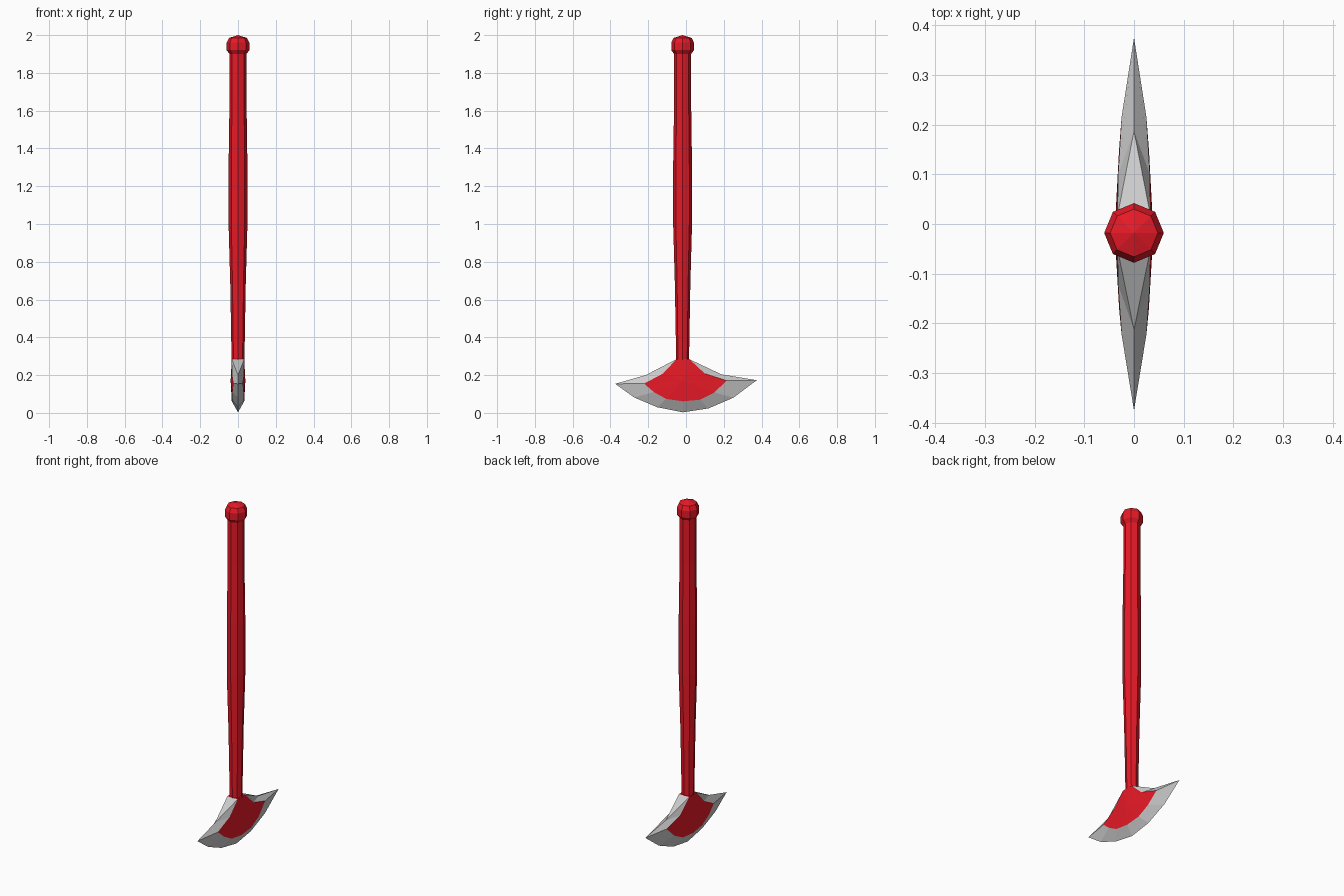
import bpy, bmesh, math

if "Cube" in bpy.data.objects:
    bpy.data.objects.remove(bpy.data.objects["Cube"])


def material(name, color):
    m = bpy.data.materials.new(name)
    m.diffuse_color = color
    m.use_nodes = True
    m.node_tree.nodes["Principled BSDF"].inputs["Base Color"].default_value = m.diffuse_color
    return m


RED = material("red", (0.8, 0.01, 0.02, 1))
STEEL = material("steel", (0.6, 0.6, 0.6, 1))


def finish(bm, name, mats):
    bmesh.ops.recalc_face_normals(bm, faces=bm.faces)
    me = bpy.data.meshes.new(name)
    bm.to_mesh(me)
    bm.free()
    for m in mats:
        me.materials.append(m)
    ob = bpy.data.objects.new(name, me)
    bpy.context.collection.objects.link(ob)
    return ob


def turned(name, profile, cy=-0.018, sides=8):
    """Eight-sided turned part from (radius, z) pairs, corners on the axes."""
    bm = bmesh.new()
    rings = [[bm.verts.new((r * math.cos(i * math.tau / sides),
                            cy + r * math.sin(i * math.tau / sides), z))
              for i in range(sides)] for r, z in profile]
    for a, b in zip(rings, rings[1:]):
        for i in range(sides):
            j = (i + 1) % sides
            bm.faces.new((a[i], a[j], b[j], b[i]))
    bm.faces.new(rings[0])
    # shallow pointed top
    tip = bm.verts.new((0, cy, profile[-1][1] + 0.015))
    for i in range(sides):
        bm.faces.new((rings[-1][i], rings[-1][(i + 1) % sides], tip))
    return finish(bm, name, [RED])


# Shaft and pommel
turned("shaft", [(0.034, 0.28), (0.041, 0.68), (0.05, 1.0),
                 (0.05, 1.3), (0.045, 1.65), (0.045, 1.91)])
turned("pommel", [(0.045, 1.9), (0.06, 1.92), (0.06, 1.96), (0.048, 1.985)])

# Blade: cutting edge on x = 0 (y, z), and cheek outline (x, y, z)
edge = [(-0.213, 0.2), (-0.375, 0.154), (-0.275, 0.082), (-0.153, 0.03),
        (-0.016, 0.003), (0.12, 0.024), (0.25, 0.08), (0.375, 0.173),
        (0.187, 0.204)]
cheek = [(0.032, -0.122, 0.208), (0.025, -0.222, 0.155), (0.03, -0.17, 0.11),
         (0.032, -0.105, 0.074), (0.033, -0.016, 0.061), (0.032, 0.075, 0.07),
         (0.03, 0.15, 0.108), (0.025, 0.215, 0.171), (0.032, 0.1, 0.208)]
necks = [(0.033, -0.051, 0.284), (0.033, 0.018, 0.284)]

bm = bmesh.new()
rim = [bm.verts.new((0, y, z)) for y, z in edge]
neck_verts = []
for s in (-1, 1):
    inner = [bm.verts.new((s * x, y, z)) for x, y, z in cheek]
    nl, nr = [bm.verts.new((s * x, y, z)) for x, y, z in necks]
    neck_verts.append((nl, nr))
    # steel bevels
    for i in range(len(rim) - 1):
        bm.faces.new((rim[i], rim[i + 1], inner[i + 1], inner[i])).material_index = 1
    bm.faces.new((nl, inner[0], rim[0])).material_index = 1
    bm.faces.new((nr, inner[-1], rim[-1])).material_index = 1
    # red cheek fanned around a raised middle
    mid = bm.verts.new((s * 0.039, -0.016, 0.17))
    loop = [nl] + inner + [nr]
    for i in range(len(loop)):
        bm.faces.new((loop[i], loop[(i + 1) % len(loop)], mid))
# shoulders and neck cap joining both sides
(al, ar), (bl, br) = neck_verts
bm.faces.new((al, bl, rim[0])).material_index = 1
bm.faces.new((ar, br, rim[-1])).material_index = 1
bm.faces.new((al, ar, br, bl))
finish(bm, "axe_blade", [RED, STEEL])
